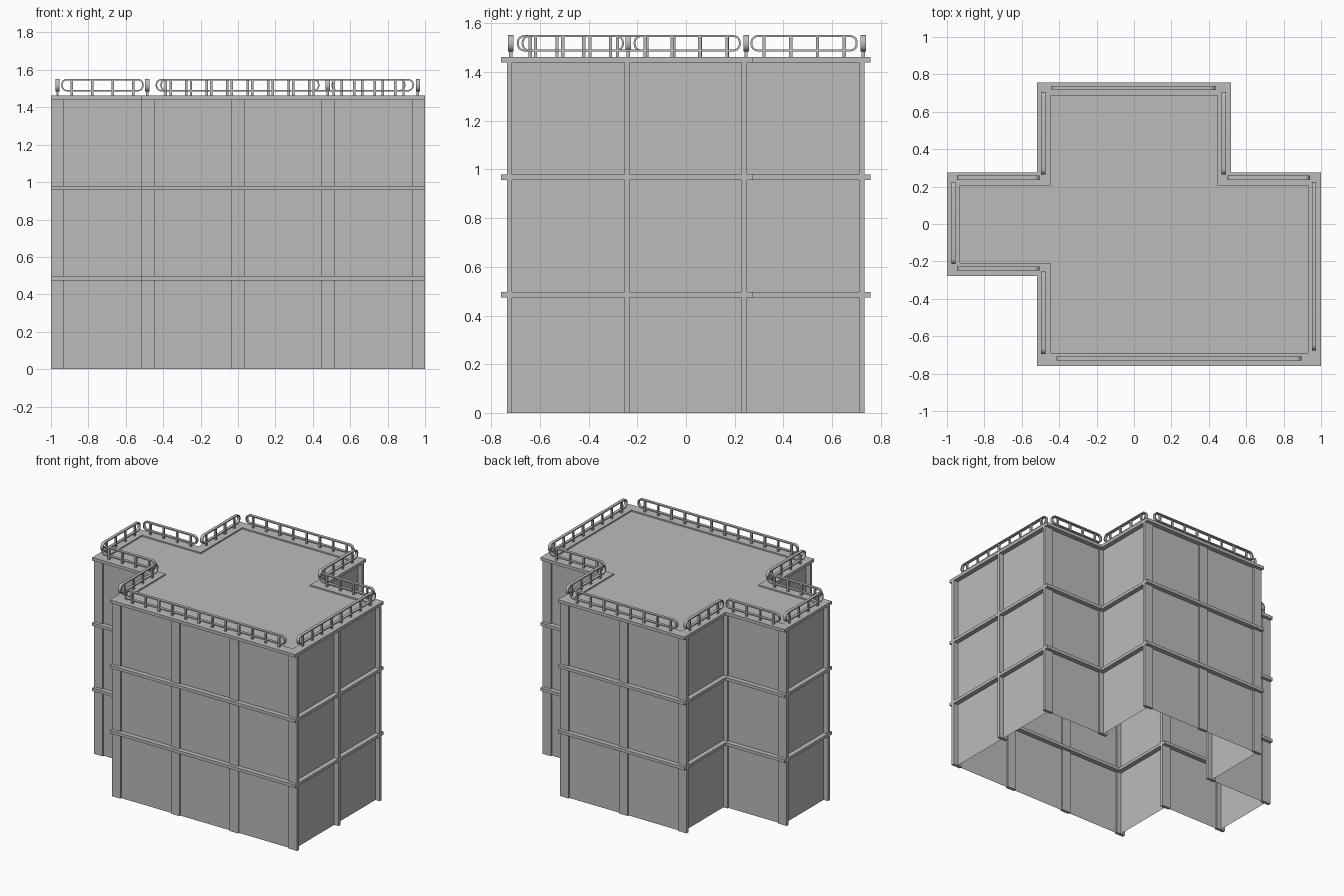
import bpy
import bmesh
from math import sin, cos, pi
from mathutils import Vector, Matrix

cube = bpy.data.objects.get("Cube")
if cube:
    bpy.data.objects.remove(cube, do_unlink=True)

grey = bpy.data.materials.new("concrete grey")
grey.use_nodes = True
grey.diffuse_color = (0.5, 0.5, 0.5, 1)
grey.node_tree.nodes["Principled BSDF"].inputs["Base Color"].default_value = grey.diffuse_color

# Structural grid: bay size, beam section and storey levels
BAY = 0.4825
BEAM_W, BEAM_H = 0.07, 0.022
BEAM_TOPS = (0.497, 0.979, 1.462)
DECK = 1.462
ROOF = 1.452


def grid(i, j):
    return Vector((-0.965 + BAY * i, -0.725 + BAY * j, 0))


# Stepped footprint, counter-clockwise, in grid steps
CORNERS = [(1, 0), (4, 0), (4, 2), (3, 2), (3, 3), (1, 3), (1, 2), (0, 2), (0, 1), (1, 1)]
FOOTPRINT = [grid(*c) for c in CORNERS]


def finish(bm, name, recalc=True):
    if recalc:
        bmesh.ops.recalc_face_normals(bm, faces=bm.faces)
    mesh = bpy.data.meshes.new(name)
    bm.to_mesh(mesh)
    bm.free()
    mesh.materials.append(grey)
    obj = bpy.data.objects.new(name, mesh)
    bpy.context.collection.objects.link(obj)
    return obj


def add_box(bm, center, size):
    matrix = Matrix.Translation(center) @ Matrix.Diagonal((*size, 1))
    bmesh.ops.create_cube(bm, size=1, matrix=matrix)


def bridge(bm, loops):
    """Join a cycle of equally long closed loops with quads."""
    count = len(loops[0])
    for a, b in zip(loops, loops[1:] + loops[:1]):
        for k in range(count):
            n = (k + 1) % count
            bm.faces.new((a[k], a[n], b[n], b[k]))


def offset_footprint(distance):
    result = []
    for k, p in enumerate(FOOTPRINT):
        before = (p - FOOTPRINT[k - 1]).normalized()
        after = (FOOTPRINT[(k + 1) % len(FOOTPRINT)] - p).normalized()
        shift = Vector((before.y + after.y, -before.x - after.x, 0))
        result.append(p + shift * distance)
    return result


# Thin wall skin, open underneath
bm = bmesh.new()
low = [bm.verts.new(p) for p in FOOTPRINT]
high = [bm.verts.new(p + Vector((0, 0, ROOF))) for p in FOOTPRINT]
for k in range(len(low)):
    n = (k + 1) % len(low)
    bm.faces.new((low[k], low[n], high[n], high[k]))
finish(bm, "walls", recalc=False)

# Roof deck
bm = bmesh.new()
bm.faces.new([bm.verts.new(p + Vector((0, 0, ROOF))) for p in FOOTPRINT])
finish(bm, "roof", recalc=False)

# Ring beams at each storey
for level, top in enumerate(BEAM_TOPS, 1):
    bm = bmesh.new()
    loops = []
    for side, z in ((1, top - BEAM_H), (1, top), (-1, top), (-1, top - BEAM_H)):
        outline = offset_footprint(side * BEAM_W / 2)
        loops.append([bm.verts.new((p.x, p.y, z)) for p in outline])
    bridge(bm, loops)
    finish(bm, f"ring_beam_{level}")

# Flat columns at every grid point along the walls
bm = bmesh.new()
stations = []
for (i, j), (m, n) in zip(CORNERS, CORNERS[1:] + CORNERS[:1]):
    steps = abs(m - i) + abs(n - j)
    for s in range(steps):
        stations.append((i + (m - i) * s / steps, j + (n - j) * s / steps))
height = DECK - BEAM_H
for i, j in stations:
    add_box(bm, grid(i, j) + Vector((0, 0, height / 2)), (BEAM_W, BEAM_H, height))
finish(bm, "columns")


# Guard rails: rounded flat hoops on short posts
RAIL_LOW, RAIL_TOP = 1.485, 1.552
RAIL_W, BAR, POST = 0.022, 0.008, 0.013


def hoop_profile(length, inset):
    radius = 0.03 - inset
    half_u = length / 2 - 0.03
    half_z = (RAIL_TOP - RAIL_LOW) / 2 - 0.03
    mid = (RAIL_TOP + RAIL_LOW) / 2
    points = []
    for q, (su, sz) in enumerate(((1, 1), (-1, 1), (-1, -1), (1, -1))):
        for s in range(6):
            a = pi / 2 * (q + s / 5)
            points.append((su * half_u + radius * cos(a), mid + sz * half_z + radius * sin(a)))
    return points


def guard_rail(name, axis, line, start, end):
    length = end - start
    bm = bmesh.new()
    loops = []
    for inset, v in ((0, -1), (0, 1), (BAR, 1), (BAR, -1)):
        loops.append([bm.verts.new((u, v * RAIL_W / 2, z)) for u, z in hoop_profile(length, inset)])
    bridge(bm, loops)
    count = round(length / 0.11)
    tall = RAIL_TOP - BAR / 2 - ROOF
    for k in range(count):
        u = length * ((k + 0.5) / count - 0.5)
        add_box(bm, Vector((u, 0, ROOF + tall / 2)), (POST, POST, tall))
    middle = (start + end) / 2
    if axis == "x":
        place = Matrix.Translation((middle, line, 0))
    else:
        place = Matrix.Translation((line, middle, 0)) @ Matrix.Rotation(pi / 2, 4, "Z")
    bm.transform(place)
    obj = finish(bm, name)
    bpy.ops.object.select_all(action="DESELECT")
    obj.select_set(True)
    bpy.context.view_layer.objects.active = obj
    bpy.ops.object.shade_smooth_by_angle()


for rail in (
    ("rail_front", "x", -0.72, -0.415, 0.895),
    ("rail_left", "y", 0.962, -0.675, 0.225),
    ("rail_left_notch", "x", 0.247, 0.5, 0.94),
    ("rail_back_wing_left", "y", 0.48, 0.265, 0.705),
    ("rail_back", "x", 0.728, -0.44, 0.435),
    ("rail_back_wing_right", "y", -0.485, 0.265, 0.705),
    ("rail_right_wing_back", "x", 0.247, -0.945, -0.505),
    ("rail_right", "y", -0.965, -0.215, 0.225),
    ("rail_right_wing_front", "x", -0.237, -0.945, -0.505),
    ("rail_front_notch", "y", -0.485, -0.695, -0.255),
):
    guard_rail(*rail)
